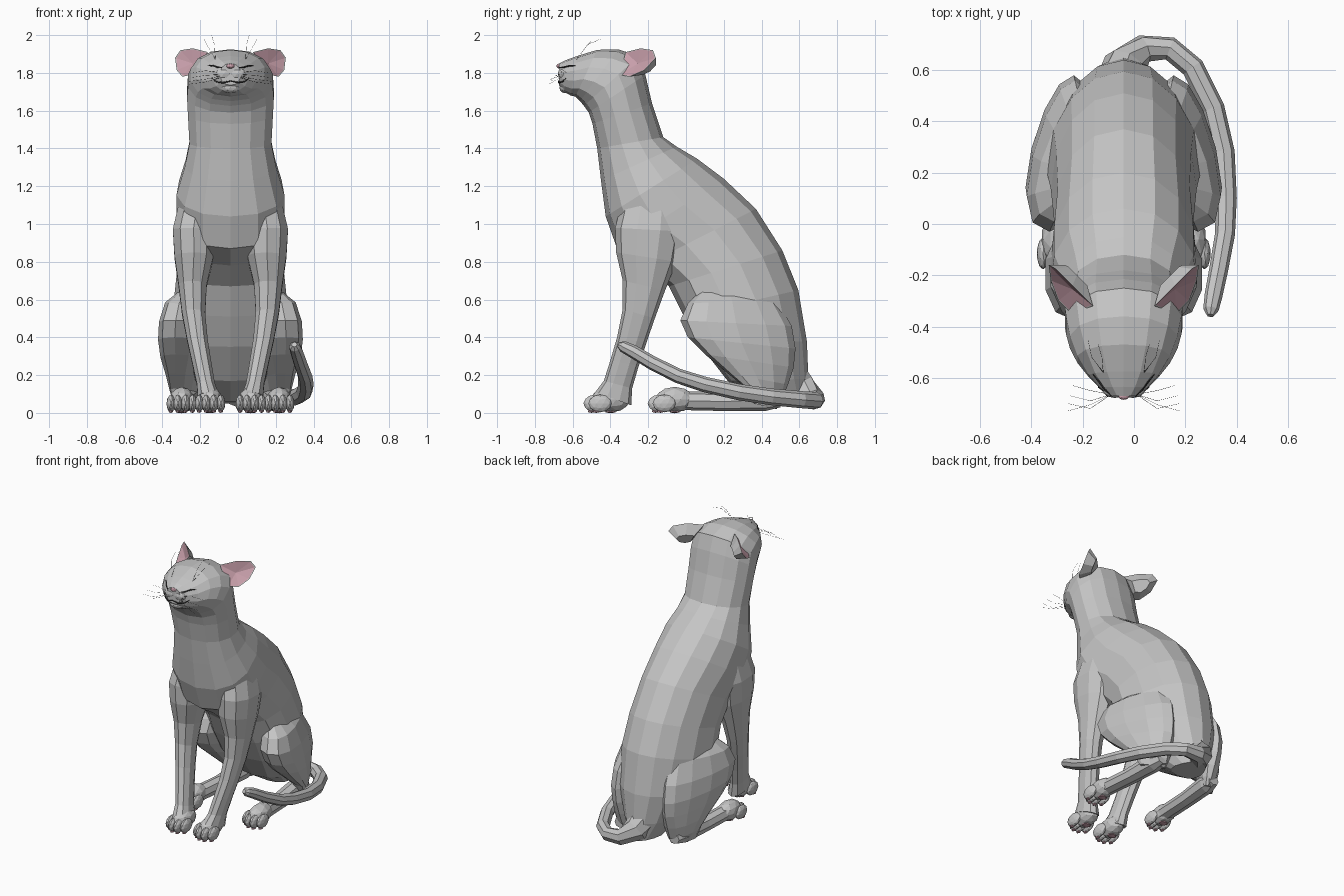
import bpy, bmesh, math
from mathutils import Vector, Matrix
from mathutils.bvhtree import BVHTree

if "Cube" in bpy.data.objects:
    bpy.data.objects.remove(bpy.data.objects["Cube"])

CX = -0.04          # body mirror plane; the tail widens the right side


def material(name, rgb):
    m = bpy.data.materials.new(name)
    m.diffuse_color = (*rgb, 1)
    m.use_nodes = True
    m.node_tree.nodes["Principled BSDF"].inputs["Base Color"].default_value = m.diffuse_color
    return m


GREY = material("grey_fur", (0.56, 0.56, 0.56))
PINK = material("pink_skin", (0.60, 0.36, 0.42))
DARK = material("dark_line", (0.03, 0.03, 0.03))


def finish(name, bm, *mats):
    bmesh.ops.recalc_face_normals(bm, faces=bm.faces)
    me = bpy.data.meshes.new(name)
    bm.to_mesh(me)
    ob = bpy.data.objects.new(name, me)
    bpy.context.collection.objects.link(ob)
    for m in mats:
        me.materials.append(m)
    return ob


def skin(name, rings, mat):
    """Join rings of points into a capped tube."""
    bm = bmesh.new()
    vs = [[bm.verts.new(p) for p in r] for r in rings]
    n = len(vs[0])
    for a, b in zip(vs, vs[1:]):
        for i in range(n):
            bm.faces.new((a[i], a[(i + 1) % n], b[(i + 1) % n], b[i]))
    bm.faces.new(vs[0])
    bm.faces.new(vs[-1])
    return finish(name, bm, mat)


def loft(name, stations, side=1, n=12, power=2.2, inward=0):
    """Station: x offset, front/bottom (y, z), back/top (y, z), half width, back taper.
    inward shifts the back of each ring towards the body's middle."""
    rings = []
    for off, fy, fz, by, bz, hw, *egg in stations:
        f, b = Vector((0, fy, fz)), Vector((0, by, bz))
        mid, half = (f + b) / 2, (b - f) / 2
        taper = egg[0] if egg else 0
        ring = []
        for i in range(n):
            t = 2 * math.pi * i / n
            c = math.copysign(abs(math.cos(t)) ** (2 / power), math.cos(t))
            s = math.copysign(abs(math.sin(t)) ** (2 / power), math.sin(t))
            shift = side * (off - inward * c) + hw * s * (1 - taper * c)
            ring.append(mid + half * c + Vector((CX + shift, 0, 0)))
        rings.append(ring)
    return skin(name, rings, GREY)


def tube(name, pts, radii, mat, n=8):
    pts = [Vector(p) for p in pts]
    rings = []
    for i, p in enumerate(pts):
        d = (pts[min(i + 1, len(pts) - 1)] - pts[max(i - 1, 0)]).normalized()
        u = d.cross(Vector((0, 0.1, 1))).normalized()
        v = d.cross(u)
        rings.append([p + (u * math.cos(a) + v * math.sin(a)) * radii[i]
                      for a in (2 * math.pi * k / n for k in range(n))])
    return skin(name, rings, mat)


def ball(name, centre, size, mat=GREY, sub=2):
    bm = bmesh.new()
    bmesh.ops.create_icosphere(bm, subdivisions=sub, radius=1,
        matrix=Matrix.Translation(centre) @ Matrix.Diagonal((*size, 1)))
    return finish(name, bm, mat)


# Torso, neck and head as one loft from rump to muzzle
body = loft("body_and_head", [
    (0, .40, .06, .64, .05, .10, .3),
    (0, .22, .17, .648, .18, .19, .25),
    (0, .08, .35, .64, .38, .275, .22),
    (0, -.01, .51, .595, .65, .295, .2),
    (0, -.09, .67, .51, .86, .28, .15),
    (0, -.22, .78, .37, 1.08, .27, .1),
    (0, -.365, .87, .20, 1.24, .285, .1),
    (0, -.425, 1.04, .06, 1.345, .285, .1),
    (0, -.45, 1.23, -.05, 1.41, .245, .05),
    (0, -.47, 1.40, -.12, 1.46, .222),
    (0, -.495, 1.53, -.18, 1.64, .23),
    (0, -.515, 1.59, -.215, 1.79, .235),
    (0, -.54, 1.625, -.25, 1.89, .23),
    (0, -.56, 1.65, -.36, 1.925, .215),
    (0, -.585, 1.675, -.47, 1.922, .185),
    (0, -.61, 1.68, -.575, 1.89, .14),
    (0, -.645, 1.70, -.635, 1.868, .095),
    (0, -.672, 1.735, -.672, 1.85, .055)], n=14, power=2.2)

bm = bmesh.new()
bm.from_mesh(body.data)
tree = BVHTree.FromBMesh(bm)
bm.free()


def on_face(off, z, lift=0.001):
    """Point on the front of the head."""
    hit = tree.ray_cast(Vector((CX + off, -2, z)), Vector((0, 1, 0)))[0]
    return hit - Vector((0, lift, 0))


def paw(name, x, y):
    ball(name + "_base", (x, y + .05, .07), (.065, .105, .068))
    for k, o in enumerate((-.057, -.02, .02, .057)):
        ty = y - .045 + abs(o) * .7
        ball(f"{name}_toe_{k}", (x + o, ty, .05), (.024, .062, .047))
        ball(f"{name}_toe_pad_{k}", (x + o, ty - .02, .008), (.014, .022, .008), PINK, 1)
    ball(name + "_sole_pad", (x, y + .05, .006), (.035, .03, .008), PINK, 1)


for side, tag in ((-1, "left"), (1, "right")):
    # Front leg, its shoulder sunk into the chest
    loft("front_leg_" + tag, [
        (.15, -.28, 1.32, -.08, 1.28, .06),
        (.175, -.34, 1.12, -.02, 1.12, .10),
        (.195, -.375, .98, -.02, .96, .115),
        (.193, -.37, .85, -.05, .80, .108),
        (.20, -.335, .70, -.11, .65, .078),
        (.195, -.335, .55, -.165, .50, .064),
        (.175, -.365, .40, -.21, .37, .057),
        (.152, -.40, .28, -.25, .25, .053),
        (.13, -.435, .17, -.285, .13, .05),
        (.115, -.48, .11, -.29, .04, .06)], side, n=10)
    paw("front_paw_" + tag, CX + side * .108, -.45)
    # Hind leg: thigh turning in towards the rump, then the long foot
    loft("thigh_" + tag, [
        (.18, .08, .65, .36, .70, .05),
        (.222, .01, .58, .48, .60, .10, .2),
        (.24, -.03, .49, .56, .46, .115, .2),
        (.245, .01, .40, .58, .34, .115, .2),
        (.242, .10, .31, .57, .24, .105, .2),
        (.24, .22, .21, .54, .15, .085),
        (.238, .32, .13, .51, .07, .065),
        (.235, .36, .05, .48, .02, .04)], side, n=12, inward=.05)
    loft("hind_foot_" + tag, [
        (.215, .50, .03, .50, .10, .04),
        (.22, .42, .01, .44, .13, .062),
        (.235, .20, .01, .20, .11, .056),
        (.25, -.02, .015, -.02, .115, .055),
        (.258, -.10, .01, -.10, .115, .06)], side, n=8)
    paw("hind_paw_" + tag, CX + side * .258, -.11)

    # Ear: pink hollow with a thin grey rim, grey shell behind
    rim = [(.12, -.32, 1.91), (.20, -.24, 1.93), (.265, -.175, 1.92), (.293, -.16, 1.88),
           (.285, -.22, 1.815), (.255, -.30, 1.78), (.205, -.35, 1.79)]
    hollow = Vector((CX + side * .20, -.255, 1.85))
    bm = bmesh.new()
    outer = [bm.verts.new((CX + side * x, y, z)) for x, y, z in rim]
    inner = [bm.verts.new(v.co.lerp(hollow, .06)) for v in outer]
    mid = bm.verts.new(hollow)
    shell = [bm.verts.new(v.co.lerp(Vector((CX + side * .165, -.20, 1.80)), .5)
                          + Vector((0, .02, 0))) for v in outer]
    for i in range(len(rim)):
        j = (i + 1) % len(rim)
        bm.faces.new((inner[i], inner[j], mid)).material_index = 1
        bm.faces.new((outer[i], outer[j], inner[j], inner[i]))
        bm.faces.new((outer[i], outer[j], shell[j], shell[i]))
    bm.faces.new(shell)
    finish("ear_" + tag, bm, GREY, PINK)

    # Face: closed eye, muzzle puff, mouth line
    tube("closed_eye_" + tag, [on_face(side * o, z) for o, z in
         ((.045, 1.828), (.07, 1.830), (.095, 1.838), (.12, 1.838))],
         (.002, .005, .005, .002), DARK, 5)
    ball("muzzle_puff_" + tag, (CX + side * .035, -.648, 1.795), (.048, .031, .036))
    tube("mouth_" + tag, [on_face(side * o, z, .003) for o, z in
         ((.0, 1.757), (.04, 1.748), (.075, 1.753), (.10, 1.772))],
         (.003, .005, .004, .002), DARK, 5)
    # Whiskers on muzzle and brow
    for k, (ex, ey, ez) in enumerate(((.20, -.63, 1.80), (.21, -.67, 1.775),
                                      (.22, -.70, 1.755), (.22, -.73, 1.74))):
        tube(f"whisker_{tag}_{k}", [(CX + side * .05, -.665, 1.80 - k * .008),
             (CX + side * .13, ey - .02 if k < 3 else -.705, ez + .012),
             (CX + side * ex, ey, ez)], (.0008, .0007, .0005), DARK, 4)
    for k, (ex, ey) in enumerate(((.10, -.47), (.14, -.45))):
        tube(f"brow_whisker_{tag}_{k}", [on_face(side * .08, 1.872),
             (CX + side * (ex - .015), -.52, 1.95), (CX + side * ex, ey, 2.0 - k * .02)],
             (.0008, .0007, .0005), DARK, 4)

ball("chin", (CX, -.638, 1.722), (.055, .033, .03))
ball("nose", (CX, -.672, 1.836), (.022, .014, .013), PINK)

# Tail sweeping round the right side, tip raised
tube("tail", [(-.045, .52, .20), (-.035, .62, .12), (.04, .685, .07), (.14, .685, .065),
              (.23, .61, .07), (.31, .45, .085), (.35, .28, .11), (.36, .10, .15),
              (.355, -.04, .195), (.33, -.18, .265), (.31, -.28, .325), (.30, -.335, .352),
              (.298, -.357, .362)],
     (.12, .085, .055, .046, .045, .044, .043, .041, .039, .037, .035, .03, .014), GREY, 8)
